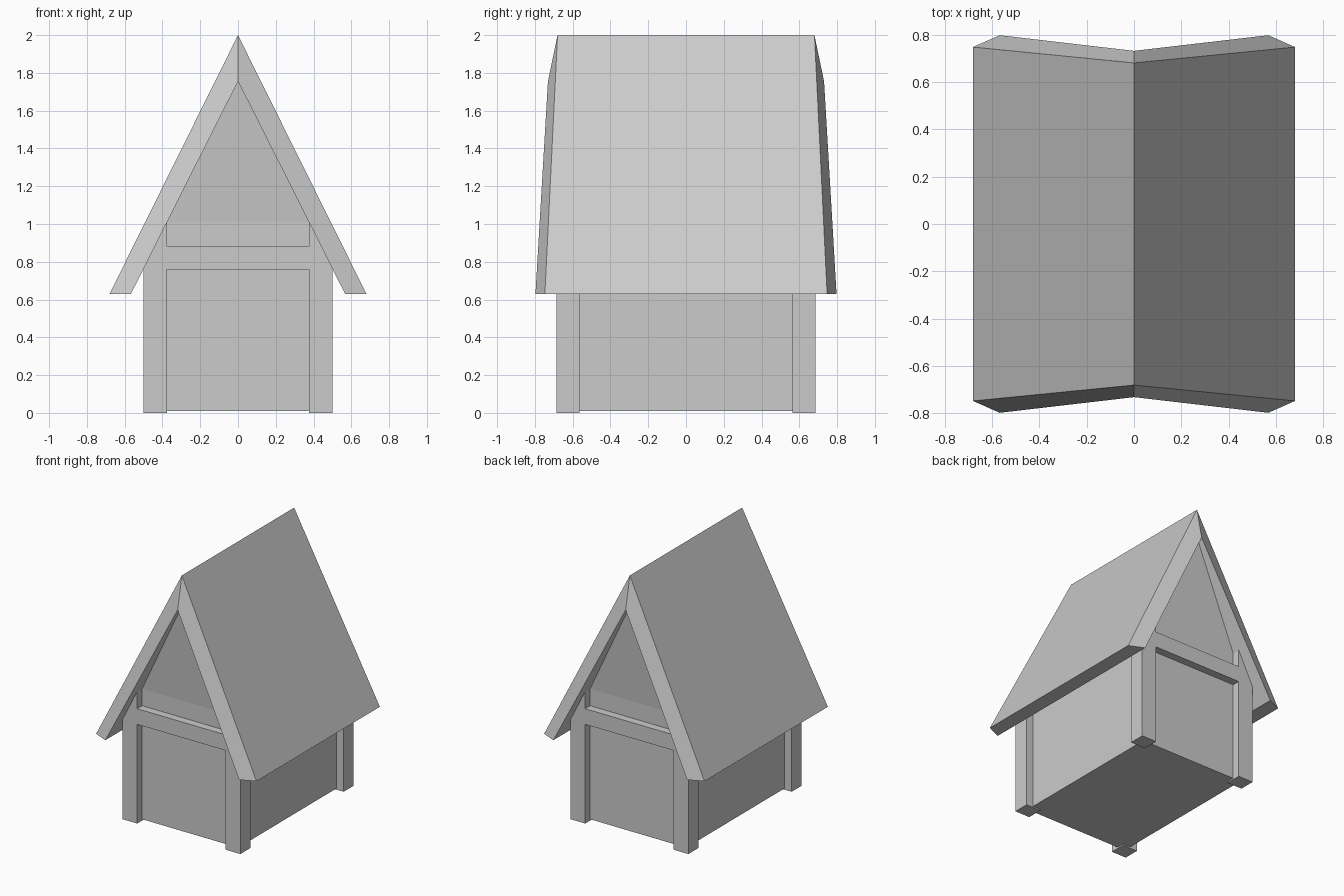
import bpy, bmesh

if "Cube" in bpy.data.objects:
    bpy.data.objects.remove(bpy.data.objects["Cube"])


def prism(name, pts, caps):
    """Extrude an x-z profile front to back; each point is (x, z, half depth)."""
    bm = bmesh.new()
    n = len(pts)
    front = [bm.verts.new((x, -d, z)) for x, z, d in pts]
    back = [bm.verts.new((x, d, z)) for x, z, d in pts]
    for ring in (front, back):
        for cap in caps:
            bm.faces.new([ring[i] for i in cap])
    for i in range(n):
        j = (i + 1) % n
        bm.faces.new((front[i], front[j], back[j], back[i]))
    return finish(name, bm)


def slab(name, profile, y0, y1):
    """Solid from an x-z profile between two y positions."""
    bm = bmesh.new()
    a = [bm.verts.new((x, y0, z)) for x, z in profile]
    b = [bm.verts.new((x, y1, z)) for x, z in profile]
    bm.faces.new(a)
    bm.faces.new(b)
    for i in range(len(a)):
        j = (i + 1) % len(a)
        bm.faces.new((a[i], a[j], b[j], b[i]))
    return finish(name, bm)


def finish(name, bm):
    bmesh.ops.recalc_face_normals(bm, faces=bm.faces)
    me = bpy.data.meshes.new(name)
    bm.to_mesh(me)
    bm.free()
    ob = bpy.data.objects.new(name, me)
    bpy.context.collection.objects.link(ob)
    return ob


# Steep roof: ridge drawn in, gable edges bevelled
prism("roof",
      [(0, 2, .68), (.68, .63, .747), (.567, .63, .797),
       (0, 1.755, .731), (-.567, .63, .797), (-.68, .63, .747)],
      [(0, 1, 2, 3), (0, 3, 4, 5)])

# Recessed walls with gables leaning slightly outward
prism("walls",
      [(-.44, .01, .625), (.44, .01, .625), (.44, .89, .625), (.38, 1.01, .625),
       (0, 1.765, .69), (-.38, 1.01, .625), (-.44, .89, .625)],
      [(0, 1, 2, 3, 5, 6), (3, 4, 5)])

# Corner posts cut to the roof slope, and gable cross beams
for end, sy in (("front", -1), ("back", 1)):
    for side, sx in (("left", -1), ("right", 1)):
        slab(f"{end}_{side}_post",
             [(sx * .375, 0), (sx * .5, 0), (sx * .5, .79), (sx * .375, 1.035)],
             sy * .565, sy * .685)
    slab(f"{end}_beam",
         [(-.375, .76), (.375, .76), (.375, .88), (-.375, .88)],
         sy * .6, sy * .685)
